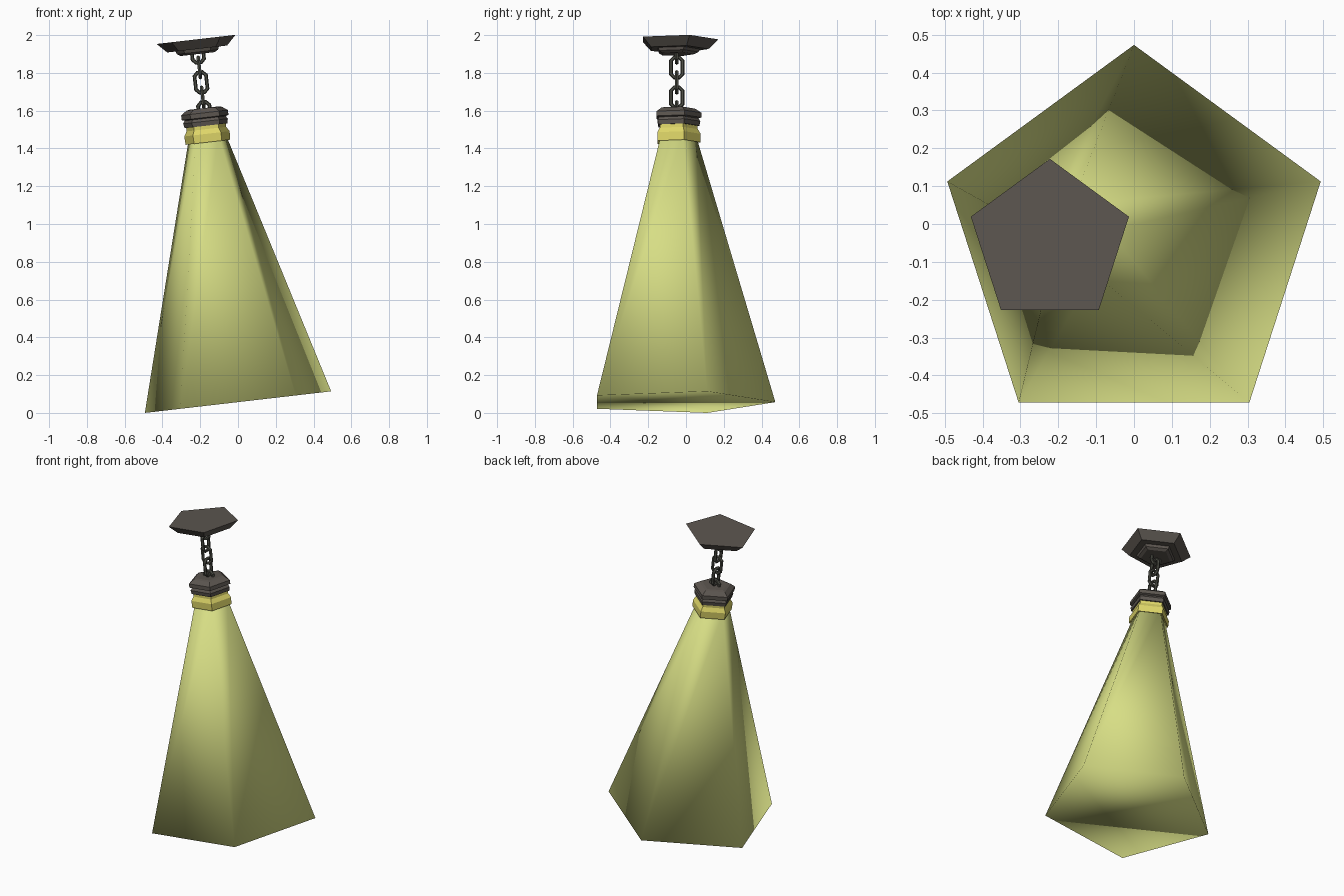
import bpy, bmesh, math
from mathutils import Matrix, Vector

if "Cube" in bpy.data.objects:
    bpy.data.objects.remove(bpy.data.objects["Cube"])

# Whole fixture hangs along one tilted axis
TILT = Matrix.Translation((0, -0.049, 0.057)) @ Matrix.Rotation(math.radians(-6.6), 4, 'Y')


def material(name, color):
    m = bpy.data.materials.new(name)
    m.diffuse_color = (*color, 1)
    m.use_nodes = True
    m.node_tree.nodes["Principled BSDF"].inputs["Base Color"].default_value = m.diffuse_color
    return m


GLOW = material("pale_yellow_glow", (0.68, 0.73, 0.235))
GOLD = material("yellow_glass", (0.73, 0.67, 0.14))
IRON = material("dark_iron", (0.107, 0.093, 0.080))
CHAIN = material("chain_iron", (0.076, 0.078, 0.062))


def finish(name, bm, mat, smooth=False):
    bmesh.ops.recalc_face_normals(bm, faces=bm.faces)
    for f in bm.faces:
        f.smooth = smooth
    me = bpy.data.meshes.new(name)
    bm.to_mesh(me)
    bm.free()
    me.materials.append(mat)
    ob = bpy.data.objects.new(name, me)
    ob.matrix_world = TILT
    bpy.context.collection.objects.link(ob)
    return ob


def pentagon_lathe(name, profile, mat, smooth=False):
    """Stack pentagon rings (radius, height) with one corner at the back."""
    bm = bmesh.new()
    rings = []
    for r, z in profile:
        angles = [math.radians(90 + 72 * i) for i in range(5)]
        rings.append([bm.verts.new((r * math.cos(a), r * math.sin(a), z)) for a in angles])
    for a, b in zip(rings, rings[1:]):
        for i in range(5):
            j = (i + 1) % 5
            bm.faces.new((a[i], a[j], b[j], b[i]))
    bm.faces.new(rings[0][::-1])
    bm.faces.new(rings[-1])
    return finish(name, bm, mat, smooth)


def chain_link(name, z, turned):
    """Elongated eight-cornered ring with a six-sided section."""
    bm = bmesh.new()
    thick, rings = 0.0105, []
    for i in range(8):
        a = math.radians(22.5 + 45 * i)
        out = Vector((math.cos(a), 0, math.sin(a)))
        centre = Vector((out.x * 0.033, 0, out.z * 0.033 + math.copysign(0.023, out.z)))
        ring = []
        for k in range(6):
            b = math.radians(60 * k)
            p = centre + out * thick * math.cos(b) + Vector((0, 1, 0)) * thick * math.sin(b)
            if turned:
                p = Vector((-p.y, p.x, p.z))
            ring.append(bm.verts.new(p + Vector((0, 0, z))))
        rings.append(ring)
    for i in range(8):
        a, b = rings[i], rings[(i + 1) % 8]
        for k in range(6):
            m = (k + 1) % 6
            bm.faces.new((a[k], a[m], b[m], b[k]))
    return finish(name, bm, CHAIN)


# Closed, softly shaded light cone
pentagon_lathe("light_cone", [(0.522, 0), (0.102, 1.42)], GLOW, smooth=True)

# Flared yellow collar
pentagon_lathe("yellow_collar", [(0.112, 1.392), (0.125, 1.385), (0.127, 1.430),
                                 (0.111, 1.455), (0.111, 1.480)], GOLD)

# Stepped iron cap
pentagon_lathe("lamp_cap", [(0.120, 1.473), (0.125, 1.497), (0.115, 1.512), (0.131, 1.517),
                            (0.131, 1.542), (0.100, 1.563), (0.080, 1.567)], IRON)

# Chain of alternating links
for n in range(5):
    chain_link("chain_link_%d" % (n + 1), 1.545 + 0.0795 * n, n % 2 == 1)

# Ceiling mount, widest at the top
pentagon_lathe("ceiling_mount", [(0.095, 1.855), (0.115, 1.866), (0.122, 1.882),
                                 (0.168, 1.882), (0.221, 1.933)], IRON)
